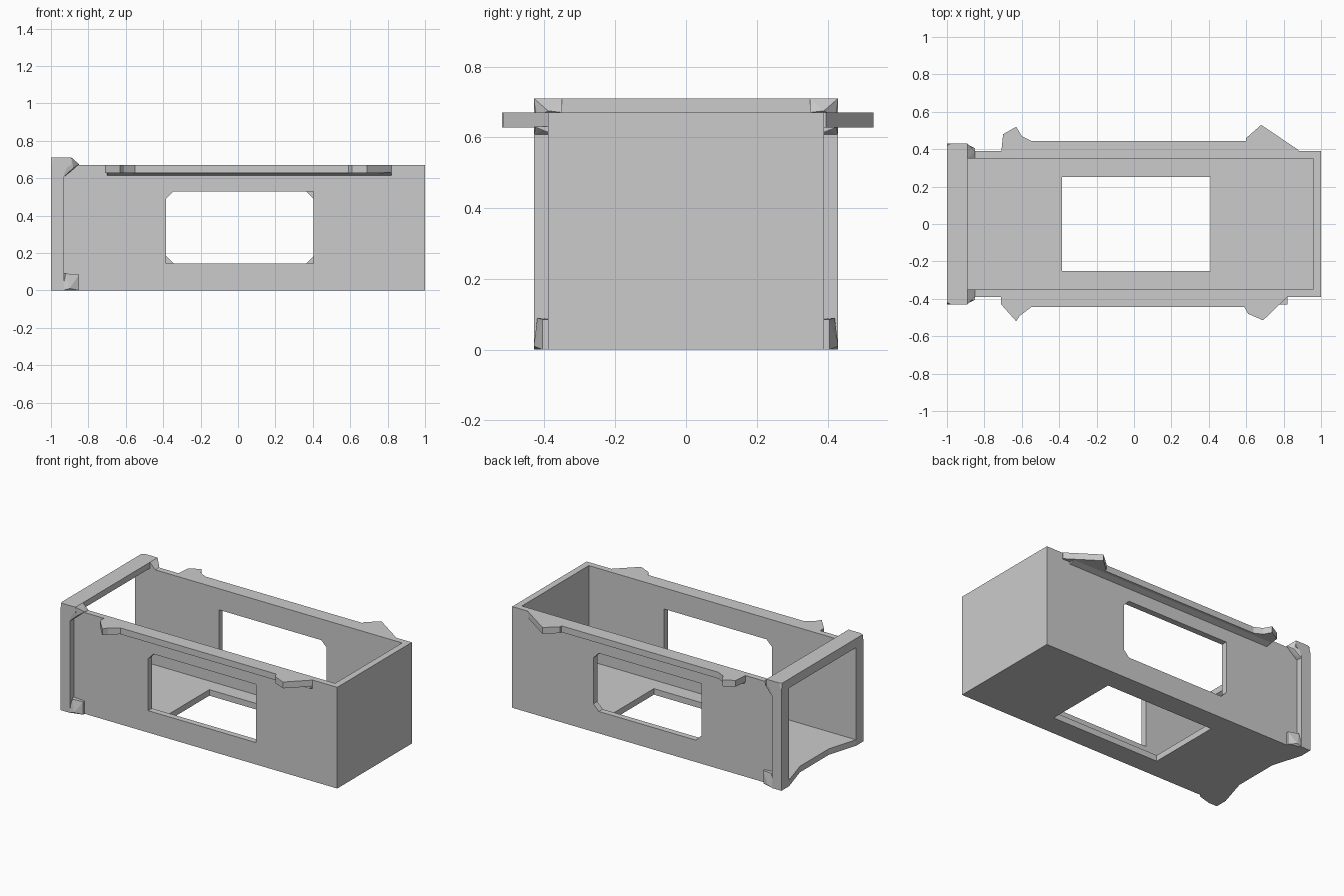
import bpy, bmesh
from mathutils import Vector

if "Cube" in bpy.data.objects:
    bpy.data.objects.remove(bpy.data.objects["Cube"])


def finish(name, bm):
    bmesh.ops.recalc_face_normals(bm, faces=bm.faces)
    mesh = bpy.data.meshes.new(name)
    bm.to_mesh(mesh)
    bm.free()
    obj = bpy.data.objects.new(name, mesh)
    bpy.context.collection.objects.link(obj)
    return obj


def panel(name, loops, push):
    """Flat plate from an outline plus optional holes, thickened by push."""
    bm = bmesh.new()
    edges = []
    for loop in loops:
        vs = [bm.verts.new(p) for p in loop]
        edges += [bm.edges.new((a, b)) for a, b in zip(vs, vs[1:] + vs[:1])]
    bmesh.ops.triangle_fill(bm, edges=edges, use_beauty=True, use_dissolve=False)
    ext = bmesh.ops.extrude_face_region(bm, geom=bm.faces[:], use_keep_orig=True)
    moved = [g for g in ext["geom"] if isinstance(g, bmesh.types.BMVert)]
    bmesh.ops.translate(bm, verts=moved, vec=Vector(push))
    return finish(name, bm)


def hull(name, points):
    bm = bmesh.new()
    for p in points:
        bm.verts.new(p)
    res = bmesh.ops.convex_hull(bm, input=bm.verts[:])
    loose = [v for v in bm.verts if not v.link_faces]
    bmesh.ops.delete(bm, geom=loose, context='VERTS')
    return finish(name, bm)


def box(name, x0, x1, y0, y1, z0, z1):
    return hull(name, [(x, y, z) for x in (x0, x1) for y in (y0, y1) for z in (z0, z1)])


def rect(x0, x1, z0, z1):
    return [(x0, z0), (x1, z0), (x1, z1), (x0, z1)]


# Window outlines: some corners are clipped
c = 0.04
L, R, B, T = -0.385, 0.405, 0.145, 0.53
windows = {
    -1: [(L, B), (R, B), (R, T), (L + c, T), (L, T - c)],
    1: [(L, B + c), (L + c, B), (R - c, B), (R, B + c), (R, T - c), (R - c, T), (L, T)],
}
# Rail outlines (x, distance from centre line), ends flare into tabs
rails = {
    -1: [(-0.71, 0.38), (-0.71, 0.43), (-0.63, 0.52), (-0.61, 0.49), (-0.55, 0.445),
         (0.59, 0.445), (0.61, 0.48), (0.69, 0.515), (0.82, 0.39), (0.82, 0.38)],
    1: [(-0.71, 0.38), (-0.70, 0.48), (-0.63, 0.52), (-0.60, 0.47), (-0.55, 0.445),
        (0.60, 0.445), (0.60, 0.46), (0.68, 0.53), (0.88, 0.395), (0.88, 0.38)],
}

for s, side in ((-1, "front"), (1, "back")):
    # Long wall with window
    panel(side + "_wall", [[(x, s * 0.39, z) for x, z in loop]
                           for loop in (rect(-0.99, 1, 0, 0.67), windows[s])],
          (0, -s * 0.04, 0))
    # Top rail with flared tabs and sloped underside
    panel(side + "_rail", [[(x, s * y, 0.628) for x, y in rails[s]]], (0, 0, 0.042))
    hull(side + "_rail_underside",
         [(x, s * y, z) for x in (-0.70, 0.82)
          for y, z in ((0.385, 0.612), (0.385, 0.63), (0.43, 0.63))])
    # Open-end post
    box(side + "_post", -1, -0.93, s * 0.35, s * 0.43, 0, 0.67)
    # Corner gussets
    hull(side + "_upper_gusset",
         [(-0.94, s * 0.43, 0.60), (-0.94, s * 0.36, 0.60), (-0.89, s * 0.43, 0.71),
          (-0.94, s * 0.43, 0.71), (-0.89, s * 0.35, 0.71), (-0.94, s * 0.35, 0.67),
          (-0.85, s * 0.39, 0.675), (-0.85, s * 0.35, 0.67), (-0.88, s * 0.42, 0.655)])
    hull(side + "_lower_gusset",
         [(-0.94, s * 0.43, 0), (-0.94, s * 0.38, 0), (-0.85, s * 0.38, 0),
          (-0.85, s * 0.405, 0), (-0.85, s * 0.405, 0.085), (-0.85, s * 0.38, 0.085),
          (-0.92, s * 0.42, 0.09), (-0.94, s * 0.38, 0.09), (-0.90, s * 0.43, 0.01)])

# Floor with opening and notched open end
floor_outline = [(0.96, -0.35), (0.96, 0.35), (-1, 0.35), (-0.94, 0.15),
                 (-0.94, -0.15), (-1, -0.35)]
panel("floor", [[(x, y, 0) for x, y in floor_outline],
                [(x, y, 0) for x, y in rect(-0.385, 0.41, -0.25, 0.25)]], (0, 0, 0.04))

# Closed end wall
box("end_wall", 0.957, 1, -0.35, 0.35, 0, 0.67)

# Top bar across the open end, slightly bevelled ends
hull("top_bar", [(x, s * y, z) for s in (-1, 1)
                 for x, y, z in ((-1, 0.42, 0.71), (-1, 0.43, 0.66), (-0.98, 0.43, 0.71),
                                 (-0.89, 0.43, 0.71), (-0.89, 0.43, 0.67), (-0.93, 0.43, 0.65),
                                 (-1, 0.43, 0.65))])
